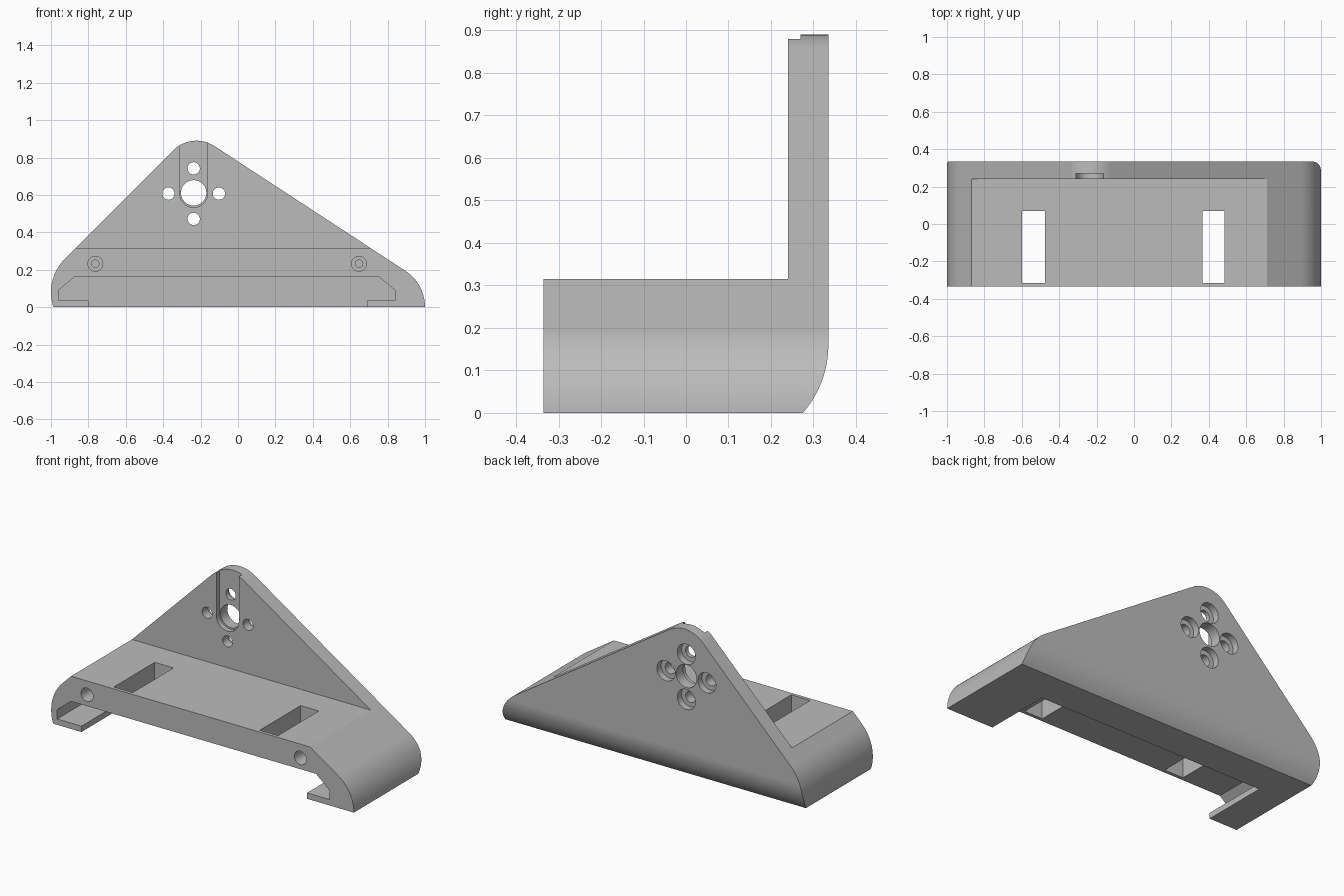
import bpy
import bmesh
from math import sin, cos, radians, tau

if "Cube" in bpy.data.objects:
    bpy.data.objects.remove(bpy.data.objects["Cube"])

grey = bpy.data.materials.new("bracket grey")
grey.use_nodes = True
grey.diffuse_color = (0.5, 0.5, 0.5, 1)
grey.node_tree.nodes["Principled BSDF"].inputs["Base Color"].default_value = (0.5, 0.5, 0.5, 1)


def arc(cx, cz, r, start, end, steps=14):
    angles = [radians(start + (end - start) * i / steps) for i in range(steps + 1)]
    return [(cx + r * cos(a), cz + r * sin(a)) for a in angles]


def prism(name, profile, low, high, axis="y"):
    """Extrude a closed 2D profile along one axis."""
    place = {"x": lambda a, b, d: (d, a, b),
             "y": lambda a, b, d: (a, d, b)}[axis]
    bm = bmesh.new()
    ends = [[bm.verts.new(place(a, b, d)) for a, b in profile] for d in (low, high)]
    for ring in ends:
        bm.faces.new(ring)
    n = len(profile)
    for i in range(n):
        j = (i + 1) % n
        bm.faces.new((ends[0][i], ends[0][j], ends[1][j], ends[1][i]))
    bmesh.ops.recalc_face_normals(bm, faces=bm.faces)
    mesh = bpy.data.meshes.new(name)
    bm.to_mesh(mesh)
    bm.free()
    mesh.materials.append(grey)
    obj = bpy.data.objects.new(name, mesh)
    bpy.context.collection.objects.link(obj)
    return obj


def box(name, x0, x1, z0, z1, y0, y1):
    return prism(name, [(x0, z0), (x1, z0), (x1, z1), (x0, z1)], y0, y1)


def hole(name, x, z, r, y0, y1):
    return prism(name, arc(x, z, r, 0, 360, 32)[:-1], y0, y1)


def combine(target, tool, operation="DIFFERENCE"):
    mod = target.modifiers.new(tool.name, "BOOLEAN")
    mod.operation = operation
    mod.solver = "EXACT"
    mod.object = tool
    bpy.context.view_layer.objects.active = target
    bpy.ops.object.modifier_apply(modifier=mod.name)
    bpy.data.objects.remove(tool)


# Rounded triangular outline seen from the front
outline = [(-0.985, 0)]
outline += arc(-0.75, 0.08, 0.25, 196, 135)
outline += arc(-0.222, 0.715, 0.175, 135, 56.8)
outline += arc(0.768, 0, 0.232, 56.8, 0)
bracket = prism("bracket", outline, -0.34, 0.34)

# L-shaped side section: deep base, thin upright, curved rear foot
section = [(-0.335, -0.1), (-0.335, 0.315), (0.24, 0.315), (0.24, 1), (0.335, 1)]
section += arc(0.092, 0.16, 0.243, 0, -41.2)
section += [(0.21, -0.1)]
combine(bracket, prism("side_section", section, -1.2, 1.2, "x"), "INTERSECT")

# Hollow channel under the base, with its narrower bottom opening
channel = [(-0.96, 0.035), (0.84, 0.035), (0.84, 0.09),
           (0.75, 0.165), (-0.87, 0.165), (-0.96, 0.09)]
combine(bracket, prism("channel", channel, -0.5, 0.07))
combine(bracket, box("opening", -0.8, 0.69, -0.1, 0.1, -0.5, 0.07))

# Two windows through the base top
for x0, x1 in ((-0.6, -0.475), (0.365, 0.485)):
    combine(bracket, box("window", x0, x1, 0.1, 0.5, -0.315, 0.07))

# Stepped blind screw holes in the front
for x in (-0.763, 0.647):
    combine(bracket, hole("screw_head", x, 0.232, 0.04, -0.5, -0.2))
    combine(bracket, hole("screw_shank", x, 0.232, 0.02, -0.25, -0.05))

# Shaft recess running up to the tip, and shaft hole
cx, cz = -0.237, 0.607
recess = arc(cx, cz, 0.074, 180, 360) + [(cx + 0.074, 1), (cx - 0.074, 1)]
combine(bracket, prism("recess", recess, 0.1, 0.27))
combine(bracket, hole("shaft_hole", cx, cz + 0.004, 0.068, 0.1, 0.5))

# Four mounting holes, counterbored from the rear
for i in range(4):
    x, z = cx + 0.135 * cos(tau * i / 4), cz + 0.135 * sin(tau * i / 4)
    combine(bracket, hole("mount_hole", x, z, 0.033, 0.1, 0.5))
    combine(bracket, hole("counterbore", x, z, 0.06, 0.295, 0.5))

bpy.ops.object.select_all(action="DESELECT")
bracket.select_set(True)
bpy.context.view_layer.objects.active = bracket
bpy.ops.object.shade_smooth_by_angle(angle=radians(25))
weighted = bracket.modifiers.new("even_shading", "WEIGHTED_NORMAL")
weighted.keep_sharp = True
